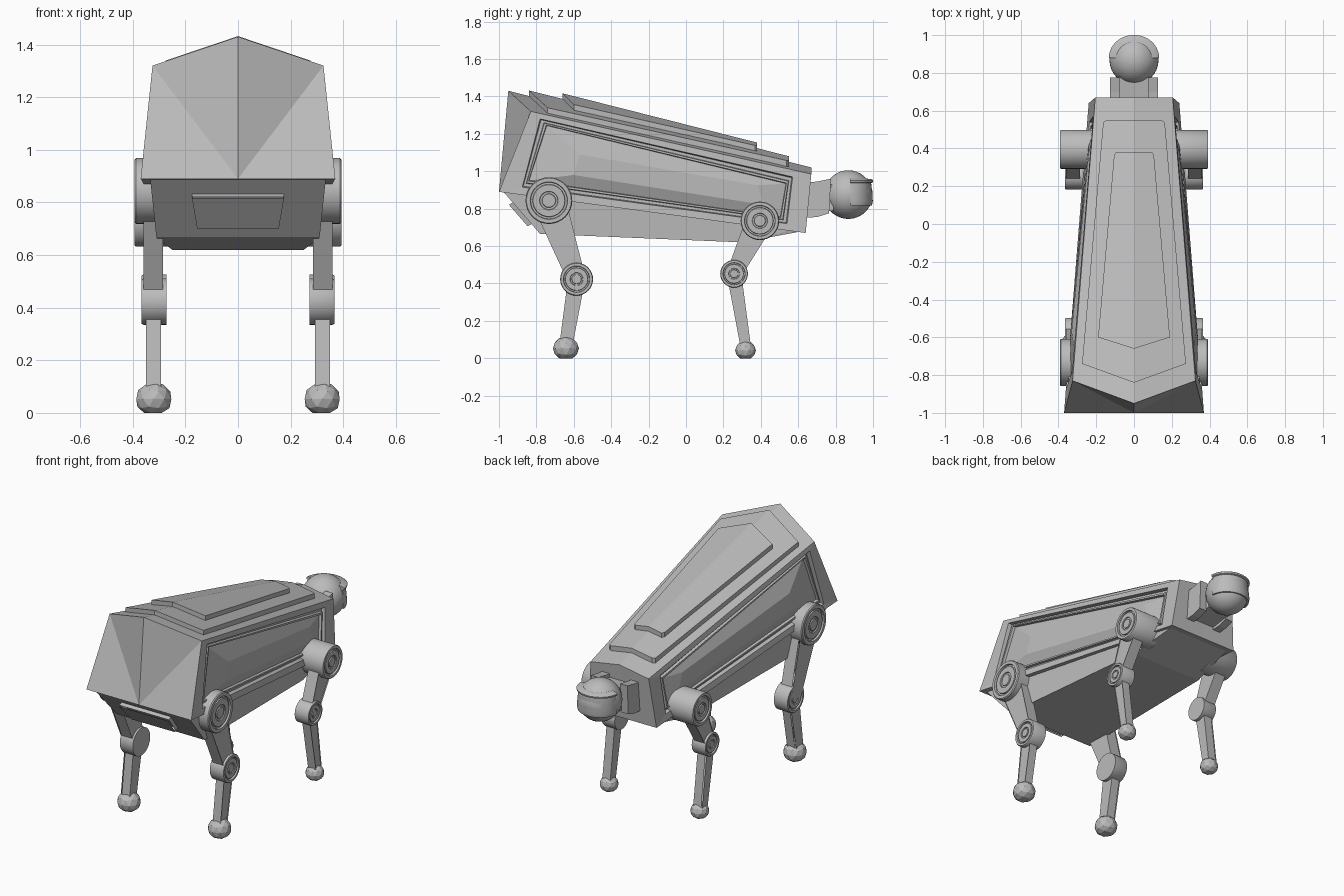
import bpy, bmesh, math
from mathutils import Vector

if "Cube" in bpy.data.objects:
    bpy.data.objects.remove(bpy.data.objects["Cube"])

grey = bpy.data.materials.new("plain grey")
grey.diffuse_color = (0.5, 0.5, 0.5, 1)
grey.use_nodes = True
grey.node_tree.nodes["Principled BSDF"].inputs["Base Color"].default_value = grey.diffuse_color


def finish(name, bm, smooth=False):
    bmesh.ops.remove_doubles(bm, verts=bm.verts, dist=0.0002)
    bmesh.ops.recalc_face_normals(bm, faces=bm.faces)
    me = bpy.data.meshes.new(name)
    bm.to_mesh(me)
    bm.free()
    me.materials.append(grey)
    ob = bpy.data.objects.new(name, me)
    bpy.context.collection.objects.link(ob)
    if smooth:
        bpy.ops.object.select_all(action='DESELECT')
        ob.select_set(True)
        bpy.context.view_layer.objects.active = ob
        bpy.ops.object.shade_smooth_by_angle(angle=math.radians(35))
    return ob


def add(bm, *points):
    return bm.faces.new([bm.verts.new(p) for p in points])


def prism(bm, low, high):
    """Closed solid between two matching outlines."""
    add(bm, *low)
    add(bm, *high)
    for i in range(len(low)):
        j = (i + 1) % len(low)
        add(bm, low[i], low[j], high[j], high[i])


def mx(p, s):
    return (p[0] * s, p[1], p[2])


# --- Body shell: ridged roof, pointed rear, sides with recessed panels ---
SIDE = [(.325, -.83, 1.32), (.37, -1.0, .89), (.24, .64, .67), (.205, .67, .985)]
APEX, NOSE, HEEL = (0, -.95, 1.43), (0, .67, 1.02), (0, -1.0, .89)


def side_point(y, z, off):
    return (.333 - .0975 * y - .0661 * z + off, y, z)


PANEL = [(-.78, 1.28), (-.875, .915), (.54, .72), (.57, .97)]
INWARD = [(1, -1), (1, 1), (-1, 1), (-1, -1)]


def panel_ring(inset, off):
    return [side_point(y + a * inset, z + b * inset, off)
            for (y, z), (a, b) in zip(PANEL, INWARD)]


bm = bmesh.new()
for s in (1, -1):
    rings = [SIDE, panel_ring(0, .003), panel_ring(.005, -.02),
             panel_ring(.02, -.02), panel_ring(.023, -.004),
             panel_ring(.033, -.004), panel_ring(.036, -.02)]
    for r0, r1 in zip(rings, rings[1:]):
        for i in range(4):
            j = (i + 1) % 4
            add(bm, *[mx(p, s) for p in (r0[i], r0[j], r1[j], r1[i])])
    # faceted centre of the side panel
    tl, bl, br, tr = rings[-1]
    a, b = side_point(-.57, 1.09, .014), side_point(.38, .925, .005)
    c, d = side_point(-.6, .98, .012), side_point(.42, .82, .003)
    for f in ((tl, tr, b, a), (tl, a, c, bl), (bl, c, d, br), (br, d, b, tr), (a, b, d, c)):
        add(bm, *[mx(p, s) for p in f])
    sb, lb, lf, sf = [mx(p, s) for p in SIDE]
    add(bm, APEX, sb, sf, NOSE)
    add(bm, APEX, sb, HEEL)
    add(bm, sb, lb, HEEL)
    add(bm, NOSE, sf, lf, (0, .64, .67))
    add(bm, HEEL, lb, lf, (0, .64, .67))
finish("body_shell", bm)

# --- Belly below the shell ---
bm = bmesh.new()
TOP = [(.335, -.985, .90), (.22, .62, .70)]
LOW = [(.31, -.78, .665), (.25, .3, .62), (.215, .625, .68)]
for s in (1, -1):
    t0, t1 = [mx(p, s) for p in TOP]
    l0, l1, l2 = [mx(p, s) for p in LOW]
    add(bm, t0, l0, l1, t1)
    add(bm, t1, l1, l2)
for p, q in zip([TOP[0]] + LOW, LOW + [TOP[1]]):
    add(bm, p, q, mx(q, -1), mx(p, -1))
add(bm, TOP[0], TOP[1], mx(TOP[1], -1), mx(TOP[0], -1))
finish("belly", bm)

# --- Rear hatch on the sloping end of the belly ---
bm = bmesh.new()
hatch = [(-.175, -.925, .833), (.175, -.925, .833), (.155, -.825, .718), (-.155, -.825, .718)]
prism(bm, hatch, [(x, y - .022, z - .012) for x, y, z in hatch])
bm.faces.ensure_lookup_table()
bmesh.ops.recalc_face_normals(bm, faces=bm.faces)
bmesh.ops.inset_region(bm, faces=[bm.faces[1]], thickness=.008, depth=-.008)
finish("rear_hatch", bm)


# --- Stacked roof plates following the roof slope ---
def roof(x, y, up):
    t = (y + .95) / 1.62
    ridge = 1.43 - .41 * t
    fall = .26 * (1 - t) + .15 * t
    return (x, y, ridge - fall * abs(x) + up)


def roof_plate(name, front, back, tip, up):
    bm = bmesh.new()
    for s in (1, -1):
        out = [(0, front[1]), (front[0] * .9, front[1]), (front[0], front[1] - .012), back, (0, tip)]
        low = [mx(roof(x, y, -.012), s) for x, y in out]
        high = [mx(roof(x, y, up), s) for x, y in out]
        add(bm, *high)
        for i in range(4):
            add(bm, low[i], low[i + 1], high[i + 1], high[i])
        add(bm, *low)
    finish(name, bm)


roof_plate("lower_roof_plate", (.163, .55), (.275, -.74), -.84, .03)
roof_plate("upper_roof_plate", (.105, .38), (.19, -.60), -.66, .06)

# --- Neck: centre block with a cheek on each side ---
bm = bmesh.new()


def neck_part(x0, x1, outline):
    prism(bm, [(x0, y, z) for y, z in outline], [(x1, y, z) for y, z in outline])


neck_part(-.08, .08, [(.6, .91), (.78, .93), (.79, .79), (.6, .76)])
for s in (1, -1):
    neck_part(.075 * s, .128 * s, [(.6, .935), (.70, .945), (.775, .96), (.765, .775), (.70, .755), (.6, .75)])
finish("neck", bm)

# --- Head ball ---
C = Vector((0, .868, .875))
bm = bmesh.new()
bmesh.ops.create_uvsphere(bm, u_segments=32, v_segments=18, radius=.13)
bmesh.ops.translate(bm, verts=bm.verts, vec=C)
finish("head", bm, True)

# --- Visor: half ring brim with a shell and a lower lip ---
bm = bmesh.new()
section = [(.085, .088), (.126, .082), (.133, .076), (.131, .066), (.122, .062),
           (.131, -.035), (.126, -.058), (.10, -.055)]
N = 20
arc = []
for i in range(N + 1):
    a = math.pi * i / N
    arc.append([(r * math.cos(a), C.y + .012 + (r - .012) * math.sin(a), C.z + z) for r, z in section])
for p, q in zip(arc, arc[1:]):
    for i in range(len(section)):
        j = (i + 1) % len(section)
        add(bm, p[i], p[j], q[j], q[i])
add(bm, *arc[0])
add(bm, *arc[-1])
finish("visor", bm, True)


# --- Legs ---
def joint(name, s, y, z, r, x0, x1):
    """Round joint with a stepped rim and ring groove on its outer cap."""
    bm = bmesh.new()
    prof = [(0, x0), (r, x0), (r, x1 - .006), (r * .96, x1), (r * .8, x1), (r * .78, x1 - .012),
            (r * .70, x1 - .012), (r * .68, x1 - .003), (r * .40, x1 - .003), (r * .38, x1 - .009),
            (r * .30, x1 - .009), (r * .28, x1 - .003), (0, x1 - .003)]
    n = 32
    for k in range(n):
        a, b = 2 * math.pi * k / n, 2 * math.pi * (k + 1) / n
        for (r0, u), (r1, v) in zip(prof, prof[1:]):
            pts = [(r0, u, a), (r0, u, b), (r1, v, b), (r1, v, a)]
            if r0 == 0:
                pts = pts[1:]
            elif r1 == 0:
                pts = pts[:3]
            add(bm, *[(x * s, y + q * math.cos(t), z + q * math.sin(t)) for q, x, t in pts])
    finish(name, bm, True)


def limb(name, s, p, q, w0, w1, x0, x1):
    """Tapered box from p to q with a recessed outer face."""
    bm = bmesh.new()
    p, q = Vector(p), Vector(q)
    d = (q - p).normalized()
    n = Vector((-d.y, d.x))
    out = [p + n * w0, p - n * w0, q - n * w1, q + n * w1]
    prism(bm, [(x0 * s, v.x, v.y) for v in out], [(x1 * s, v.x, v.y) for v in out])
    bmesh.ops.recalc_face_normals(bm, faces=bm.faces)
    bm.faces.ensure_lookup_table()
    bmesh.ops.inset_region(bm, faces=[bm.faces[1]], thickness=.012, depth=-.007)
    finish(name, bm)


def foot(name, s, y, z, r):
    bm = bmesh.new()
    bmesh.ops.create_icosphere(bm, subdivisions=2, radius=r)
    for v in bm.verts:
        v.co.z = max(v.co.z * .93, -r * .75)
        v.co += Vector((.32 * s, y, z))
    low = min(v.co.z for v in bm.verts)
    for v in bm.verts:
        v.co.z -= low - z + r * .75
    finish(name, bm)


# label, hip (y, z, r), knee (y, z, r), foot (y, r), inner hip x
LEGS = [("rear", (-.733, .843, .125), (-.585, .423, .088), (-.642, .070), .27),
        ("front", (.395, .735, .103), (.257, .452, .074), (.318, .056), .20)]
for label, hip, knee, ft, xin in LEGS:
    for side, s in (("right", 1), ("left", -1)):
        tag = f"{label}_{side}_"
        joint(tag + "hip", s, *hip, xin, .393)
        joint(tag + "knee", s, *knee, .272, .366)
        limb(tag + "thigh", s, hip[:2], knee[:2], hip[2] * .72, knee[2] * .55, .285, .36)
        limb(tag + "shin", s, knee[:2], (ft[0], .07), knee[2] * .52, ft[1] * .5, .293, .349)
        foot(tag + "foot", s, ft[0], ft[1] * .75, ft[1])
